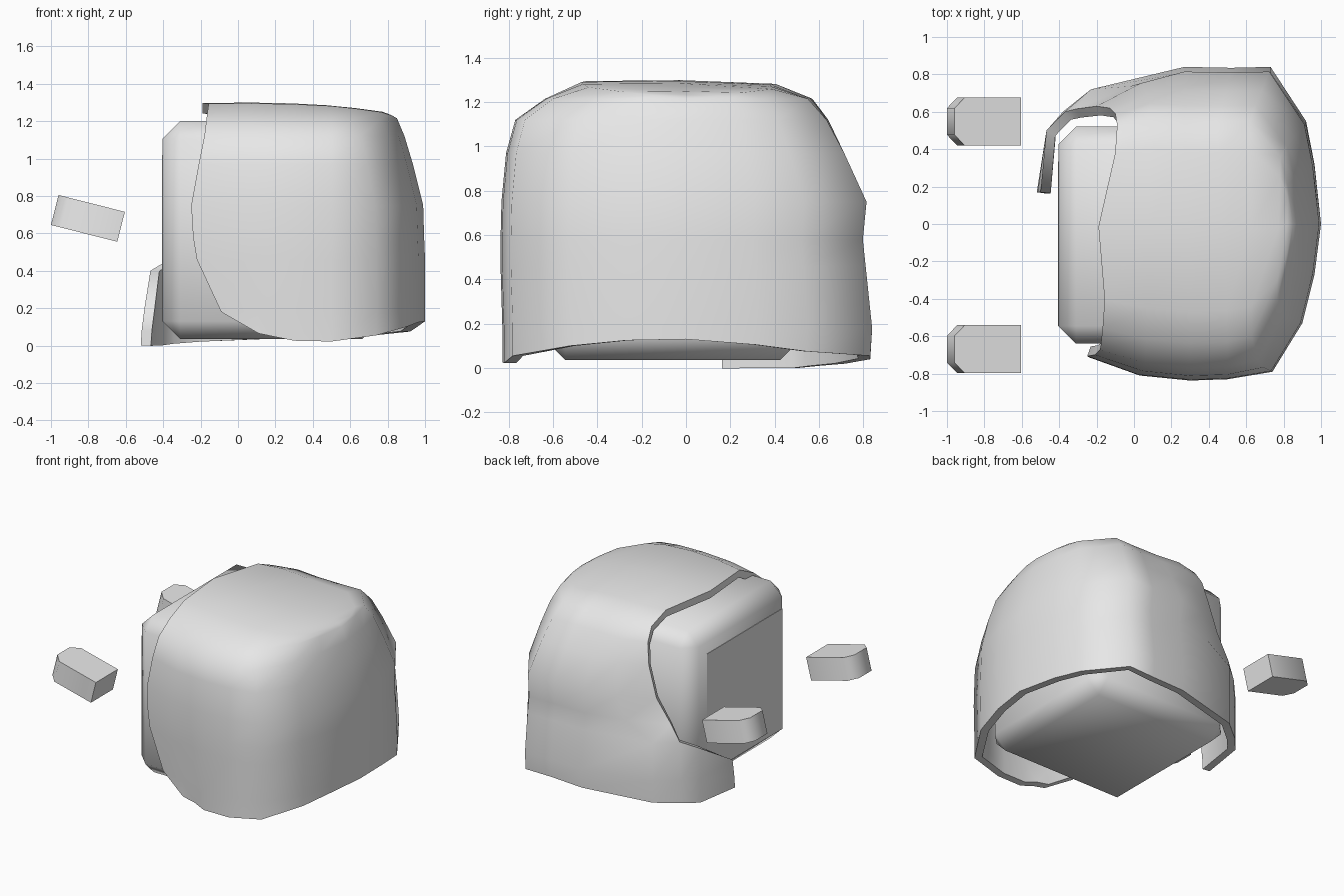
import bpy, bmesh, math
from mathutils import Matrix, Vector

if "Cube" in bpy.data.objects:
    bpy.data.objects.remove(bpy.data.objects["Cube"])

grey = bpy.data.materials.new("light_grey")
grey.diffuse_color = (0.8, 0.8, 0.8, 1)
grey.use_nodes = True
grey.node_tree.nodes["Principled BSDF"].inputs["Base Color"].default_value = grey.diffuse_color


def finish(name, bm, angle):
    bmesh.ops.recalc_face_normals(bm, faces=bm.faces)
    me = bpy.data.meshes.new(name)
    bm.to_mesh(me)
    bm.free()
    ob = bpy.data.objects.new(name, me)
    bpy.context.collection.objects.link(ob)
    me.materials.append(grey)
    bpy.ops.object.select_all(action='DESELECT')
    ob.select_set(True)
    bpy.context.view_layer.objects.active = ob
    bpy.ops.object.shade_smooth_by_angle(angle=math.radians(angle))
    return ob


def box(size, centre):
    bm = bmesh.new()
    bmesh.ops.create_cube(bm, size=1)
    bmesh.ops.scale(bm, vec=size, verts=bm.verts)
    bmesh.ops.translate(bm, vec=centre, verts=bm.verts)
    return bm


# Head: chamfered cube with a thin face panel
bm = box((1.165, 1.16, 1.165), (0.178, -0.06, 0.618))
bmesh.ops.bevel(bm, geom=bm.edges[:], offset=0.095, segments=1, affect='EDGES')
finish("head", bm, 60)
finish("face_panel", box((0.004, 0.88, 0.89), (-0.4055, -0.105, 0.575)), 30)

# Two floating tilted blocks, chamfered at the outer end
for name, y in (("front_block", -0.669), ("back_block", 0.548)):
    bm = box((0.366, 0.257, 0.165), (0, 0, 0))
    ends = [e for e in bm.edges if all(v.co.x < 0 for v in e.verts)
            and abs(e.verts[0].co.z - e.verts[1].co.z) > 0.1]
    bmesh.ops.bevel(bm, geom=ends, offset=0.057, segments=1, affect='EDGES')
    bmesh.ops.transform(bm, verts=bm.verts, matrix=Matrix.Translation((-0.8025, y, 0.68))
                        @ Matrix.Rotation(math.radians(14.2), 4, 'Y'))
    finish(name, bm, 50)

# Hair shell: plan outline from one front edge round the back to the other
plan = [None, None, (.3, -.837), (.5, -.83), (.74, -.79), (.9, -.53), (.965, -.27), (1, 0),
        (.965, .32), (.92, .55), (.73, .84), (.52, .835), (.27, .84)]
rim = [.065, .045, .026, .022, .055, .1, .125, .13, .105, .075, .055, .05, .04, .02, .01, 0, 0]
# level: height, back scale, front-side scale, far-side scale
levels = [(0, 1, .99, .99), (.18, 1, .99, 1), (.46, 1, 1, .965), (.58, .995, 1, .95),
          (.75, .99, .995, .97), (.97, .935, .97, .85), (1.12, .89, .92, .755),
          (1.215, .85, .76, .655)]
edge_a = [.11, -.09, -.22, -.24, -.25, -.21, -.18, -.168]
edge_b = [(-.38, .6), (-.38, .6), (-.37, .6), (-.31, .615), (-.2, .63), (-.13, .62),
          (-.1, .59), (-.09, .53)]
bm = bmesh.new()
grid = []
for k, (z, sx, sa, sb) in enumerate(levels):
    pts = [None if p is None else (p[0] * (sx if p[0] > .5 else 1), p[1] * (sa if p[1] < 0 else sb))
           for p in plan]
    xa = edge_a[k]
    pts[0] = (xa, (-.779 - .275 * xa) * sa)
    pts[1] = ((xa + .3) / 2, -.81 * sa)
    xb, yb = edge_b[k]
    pts.append((-.23, .72) if k < 3 else (xb * .5 + .135, (yb + .84 * sb) / 2 + .03))
    pts.append((xb, yb))
    if k < 3:                       # side lock wrapping to the front
        pts += [(-.468, .5), ((-.52, -.515, -.5)[k], .17)]
    row = []
    for i, (x, y) in enumerate(pts):
        h = rim[i] if k == 0 else z
        if i > 14:
            h = ((0, .18, .4), (0, .08, .2))[i - 15][k]
        row.append(bm.verts.new((x, y, h)))
    grid.append(row)
for lo, hi in zip(grid, grid[1:]):
    for i in range(min(len(lo), len(hi)) - 1):
        bm.faces.new((lo[i], lo[i + 1], hi[i + 1], hi[i]))

# Crown: strips crossing from side to side, closing at the back
top = grid[-1]
crown_z = [1.297, 1.299, 1.295, 1.285, 1.27, 1.25, 1.232]
arcs = []
for i in range(7):
    a, b = top[i], top[14 - i]
    arc = [a]
    for t, drop in ((.14, .05), (.5, 0), (.86, .2)):
        co = a.co.lerp(b.co, t)
        co.z = crown_z[i] - drop * (crown_z[i] - 1.215)
        if i == 0 and t == .5:
            co.x = -.19
        arc.append(bm.verts.new(co))
    arcs.append(arc + [b])
for p, q in zip(arcs, arcs[1:]):
    for j in range(4):
        bm.faces.new((p[j], p[j + 1], q[j + 1], q[j]))
for j in range(4):
    bm.faces.new((arcs[-1][j], arcs[-1][j + 1], top[7]))

hair = finish("hair_shell", bm, 180)
# Make the outside face outwards, then thicken inwards
me = hair.data
if sum(p.normal.dot(p.center - Vector((.3, 0, .6))) for p in me.polygons) < 0:
    me.flip_normals()
sol = hair.modifiers.new("thickness", 'SOLIDIFY')
sol.thickness = 0.055
sol.offset = -1
bpy.ops.object.modifier_apply(modifier=sol.name)
bpy.ops.object.shade_smooth_by_angle(angle=math.radians(72))
